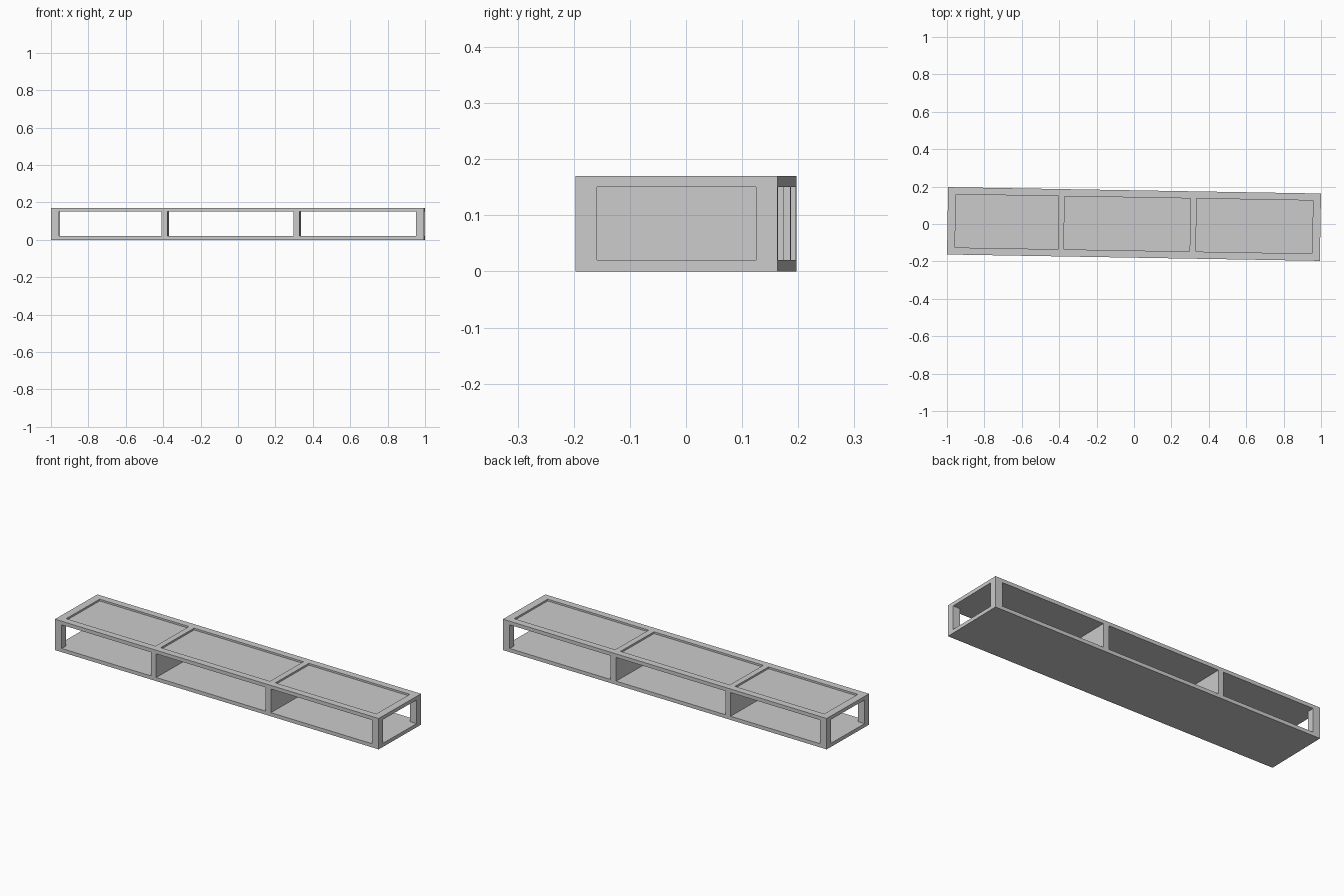
import bpy
from mathutils import Matrix

if "Cube" in bpy.data.objects:
    bpy.data.objects.remove(bpy.data.objects["Cube"])

TURN = Matrix.Rotation(-0.0171, 4, 'Z')   # the whole unit sits slightly turned
HL, HW, H = 0.9969, 0.180, 0.17           # half length, half depth, height
LOW, HIGH = 0.02, 0.15                    # inside of floor and top
POST, RECESS = 0.042, 0.01


def box(name, x0, x1, y0, y1, z0, z1):
    bpy.ops.mesh.primitive_cube_add(size=1)
    ob = bpy.context.object
    ob.name = name
    place = Matrix.Translation(((x0 + x1) / 2, (y0 + y1) / 2, (z0 + z1) / 2))
    scale = Matrix.Diagonal((x1 - x0, y1 - y0, z1 - z0, 1))
    ob.data.transform(place @ scale)
    ob.matrix_world = TURN
    return ob


def cut(target, name, *dims):
    cutter = box(name, *dims)
    cutter.hide_render = True
    cutter.display_type = 'WIRE'
    mod = target.modifiers.new(name, 'BOOLEAN')
    mod.operation = 'DIFFERENCE'
    mod.solver = 'EXACT'
    mod.object = cutter


# Solid cabinet block
cabinet = box("cabinet_frame", -HL, HL, -HW, HW, 0, H)

# Three bays open front to back, each with a shallow recess in the top
bays = [(-HL + POST, -0.405), (-0.373, 0.300), (0.333, HL - POST)]
for i, (x0, x1) in enumerate(bays):
    cut(cabinet, f"bay_cutter_{i}", x0, x1, -0.3, 0.3, LOW, HIGH)
    cut(cabinet, f"top_recess_cutter_{i}", x0, x1, -0.142, 0.142, H - RECESS, H + 0.1)

# Openings in both ends, leaving corner posts
for side, s in (("left", -1), ("right", 1)):
    x0, x1 = sorted((s * 0.9, s * 1.1))
    cut(cabinet, f"{side}_end_cutter", x0, x1, -0.142, 0.142, LOW, HIGH)
